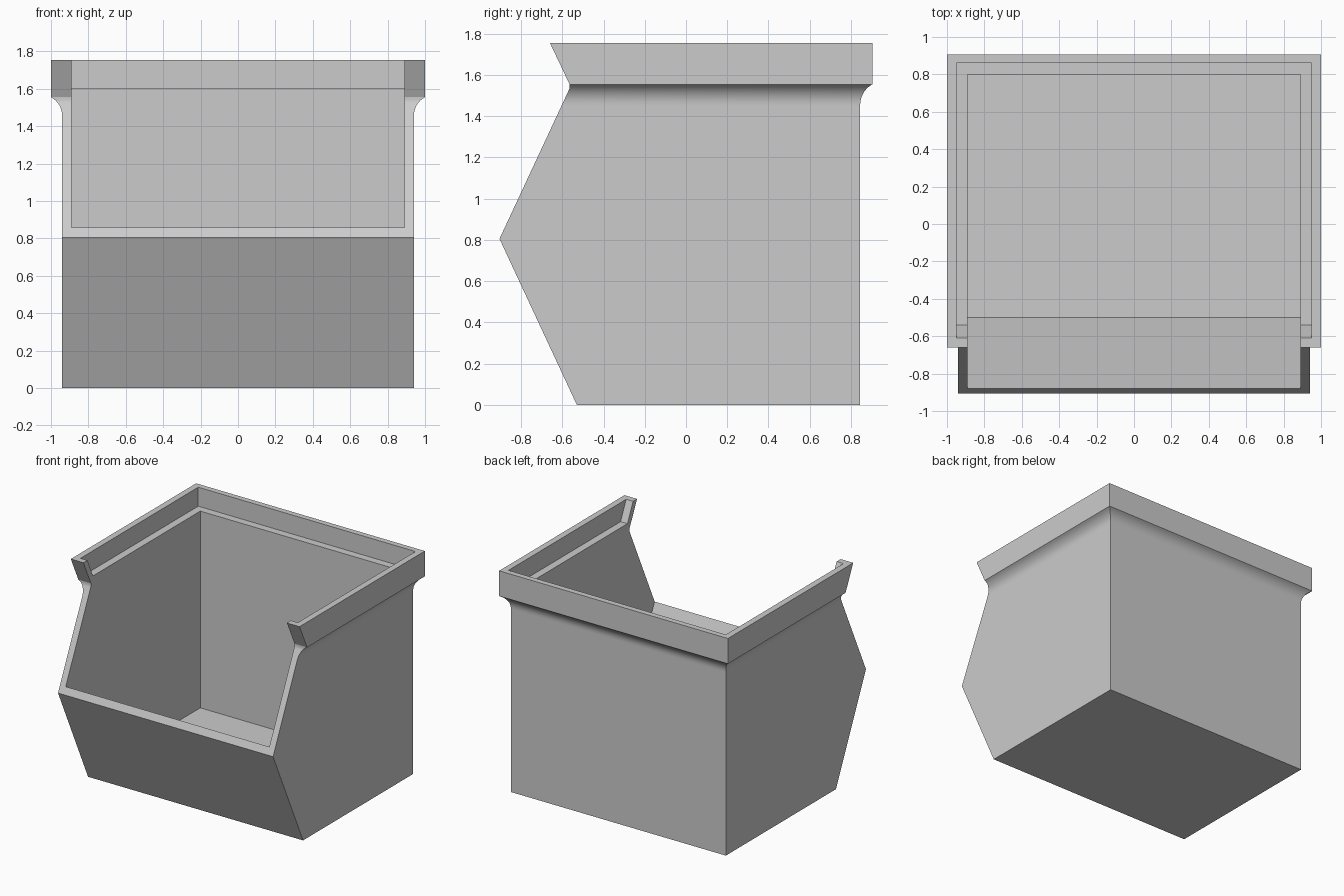
import bpy, bmesh, math

old = bpy.data.objects.get("Cube")
if old:
    bpy.data.objects.remove(old, do_unlink=True)

grey = bpy.data.materials.new("light_grey_plastic")
grey.use_nodes = True
grey.diffuse_color = (0.6, 0.6, 0.6, 1)
grey.node_tree.nodes["Principled BSDF"].inputs["Base Color"].default_value = (0.6, 0.6, 0.6, 1)


def loft(name, levels):
    """Stack rectangles given as (half width, front y, back y, z)."""
    bm = bmesh.new()
    rings = [[bm.verts.new(p) for p in ((-w, f, z), (w, f, z), (w, b, z), (-w, b, z))]
             for w, f, b, z in levels]
    for low, high in zip(rings, rings[1:]):
        for i in range(4):
            j = (i + 1) % 4
            bm.faces.new((low[i], low[j], high[j], high[i]))
    bm.faces.new(rings[0][::-1])
    bm.faces.new(rings[-1])
    mesh = bpy.data.meshes.new(name)
    bm.to_mesh(mesh)
    bm.free()
    obj = bpy.data.objects.new(name, mesh)
    bpy.context.collection.objects.link(obj)
    mesh.materials.append(grey)
    return obj


# Outer shell: kinked front, cove under the rim, overhanging rim
SLOPE = 0.466
COVE_Z, RIM_Z, TOP_Z = 1.455, 1.555, 1.755


def front_y(z):
    return min(-0.905 + (z - 0.805) * SLOPE, -0.565)


levels = [(0.94, -0.53, 0.845, 0), (0.94, -0.905, 0.845, 0.805),
          (0.94, front_y(COVE_Z - 0.01), 0.845, COVE_Z - 0.01)]
STEPS = 8
for i in range(STEPS + 1):
    a = math.radians(62) * i / STEPS
    out = 0.113 * (1 - math.cos(a))
    z = COVE_Z + 0.1 * math.sin(a) / math.sin(math.radians(62))
    levels.append((0.94 + out, front_y(z), 0.845 + out, z))
levels.append((1.0, -0.66, 0.905, TOP_Z))
bin_body = loft("storage_bin", levels)

# Cavity runs out through the upper front; recess makes the ledge inside the rim
cavity = loft("cavity_cutter", [(0.89, -0.5, 0.8, 0.05), (0.89, -0.88, 0.8, 0.86),
                                (0.89, -1.35, 0.8, 1.86)])
recess = loft("rim_recess_cutter", [(0.95, -0.54, 0.86, 1.605), (0.95, -0.61, 0.86, TOP_Z),
                                    (0.95, -0.657, 0.86, 1.855)])

bpy.ops.object.select_all(action='DESELECT')
bin_body.select_set(True)
bpy.context.view_layer.objects.active = bin_body
for cutter in (cavity, recess):
    cutter.hide_render = True
    mod = bin_body.modifiers.new(cutter.name, 'BOOLEAN')
    mod.operation = 'DIFFERENCE'
    mod.solver = 'EXACT'
    mod.object = cutter
    bpy.ops.object.modifier_apply(modifier=mod.name)
    bpy.data.objects.remove(cutter, do_unlink=True)

bpy.ops.object.shade_smooth_by_angle(angle=math.radians(20))
